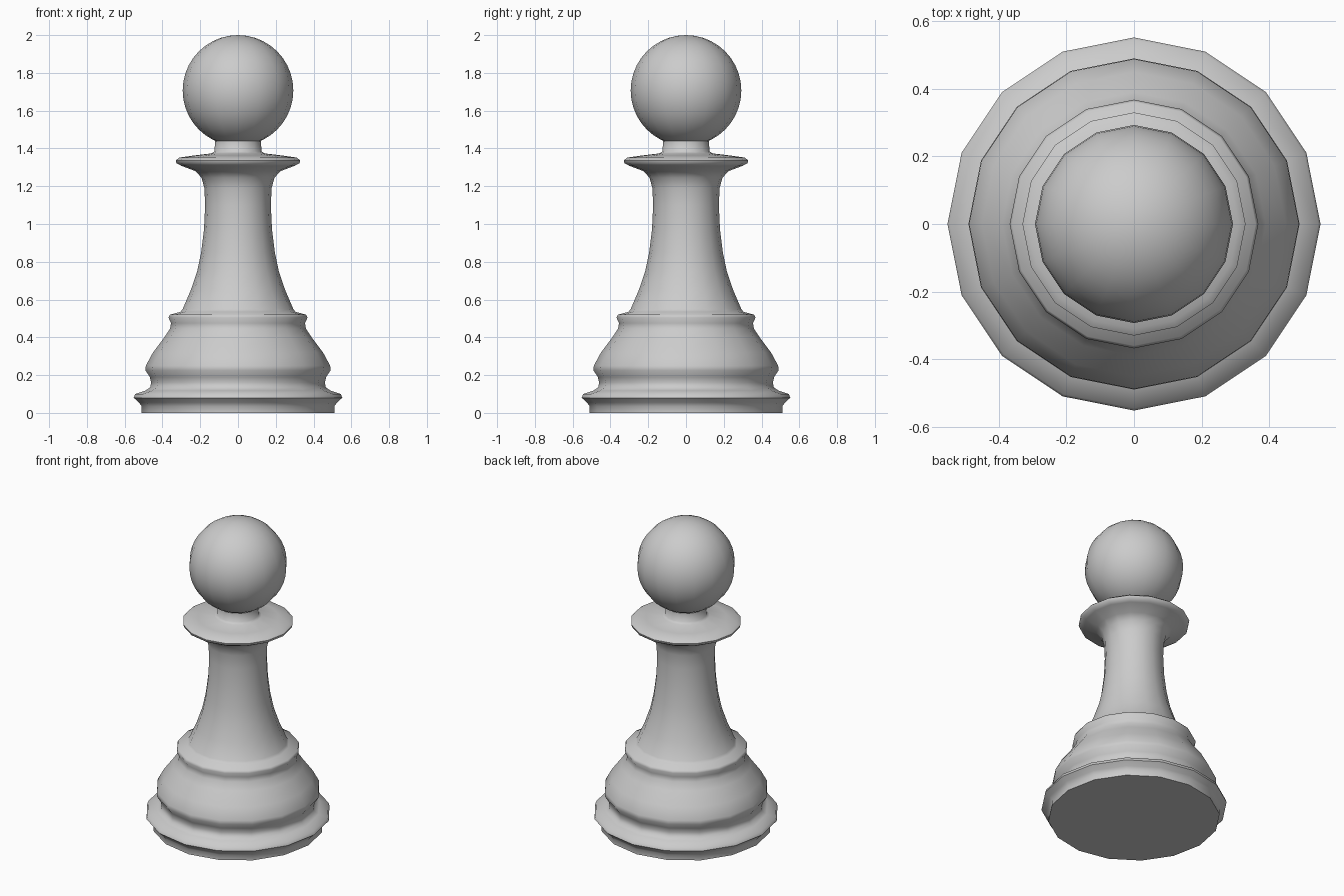
import bpy
import math

cube = bpy.data.objects.get("Cube")
if cube:
    bpy.data.objects.remove(cube, do_unlink=True)

SIDES = 16

grey = bpy.data.materials.new("plain grey")
grey.use_nodes = True
colour = (0.6, 0.6, 0.6, 1)
grey.diffuse_color = colour
grey.node_tree.nodes["Principled BSDF"].inputs["Base Color"].default_value = colour


def lathe(name, profile, cap_bottom=False):
    """Spin a (radius, height) profile about z; zero radius makes a pole."""
    verts, faces, rings = [], [], []
    for r, z in profile:
        count = SIDES if r > 0 else 1
        rings.append([len(verts) + i for i in range(count)])
        for i in range(count):
            a = math.tau * i / SIDES
            verts.append((r * math.cos(a), r * math.sin(a), z))
    for low, high in zip(rings, rings[1:]):
        for i in range(SIDES):
            j = (i + 1) % SIDES
            if len(low) == 1:
                faces.append((low[0], high[j], high[i]))
            elif len(high) == 1:
                faces.append((low[i], low[j], high[0]))
            else:
                faces.append((low[i], low[j], high[j], high[i]))
    if cap_bottom:
        faces.append(tuple(reversed(rings[0])))
    mesh = bpy.data.meshes.new(name)
    mesh.from_pydata(verts, [], faces)
    mesh.materials.append(grey)
    obj = bpy.data.objects.new(name, mesh)
    bpy.context.collection.objects.link(obj)
    bpy.ops.object.select_all(action="DESELECT")
    obj.select_set(True)
    bpy.context.view_layer.objects.active = obj
    bpy.ops.object.shade_smooth_by_angle(angle=math.radians(60))
    return obj


# Foot, stepped base, tapering stem, collar and neck in one turned body
foot = [(0.51, 0), (0.51, 0.035), (0.525, 0.055), (0.552, 0.08),
        (0.545, 0.1), (0.49, 0.118), (0.465, 0.135)]
base = [(0.46, 0.16), (0.467, 0.19), (0.49, 0.225), (0.488, 0.25),
        (0.45, 0.32), (0.39, 0.4), (0.36, 0.445), (0.355, 0.475),
        (0.368, 0.505), (0.36, 0.52), (0.305, 0.535)]
stem = [(0.293, 0.55), (0.25, 0.65), (0.216, 0.75), (0.195, 0.85),
        (0.18, 0.97), (0.174, 1.1), (0.178, 1.19), (0.193, 1.245),
        (0.225, 1.28)]
collar = [(0.3, 1.308), (0.326, 1.322), (0.33, 1.337), (0.31, 1.352),
          (0.24, 1.362), (0.14, 1.374)]
neck = [(0.124, 1.385), (0.122, 1.44)]
lathe("body", foot + base + stem + collar + neck, cap_bottom=True)

# Ball head
RADIUS, CENTRE, RINGS = 0.293, 1.707, 20
ball = []
for k in range(RINGS + 1):
    a = math.pi * k / RINGS
    r = RADIUS * math.sin(a) if 0 < k < RINGS else 0
    ball.append((r, CENTRE - RADIUS * math.cos(a)))
lathe("head", ball)
